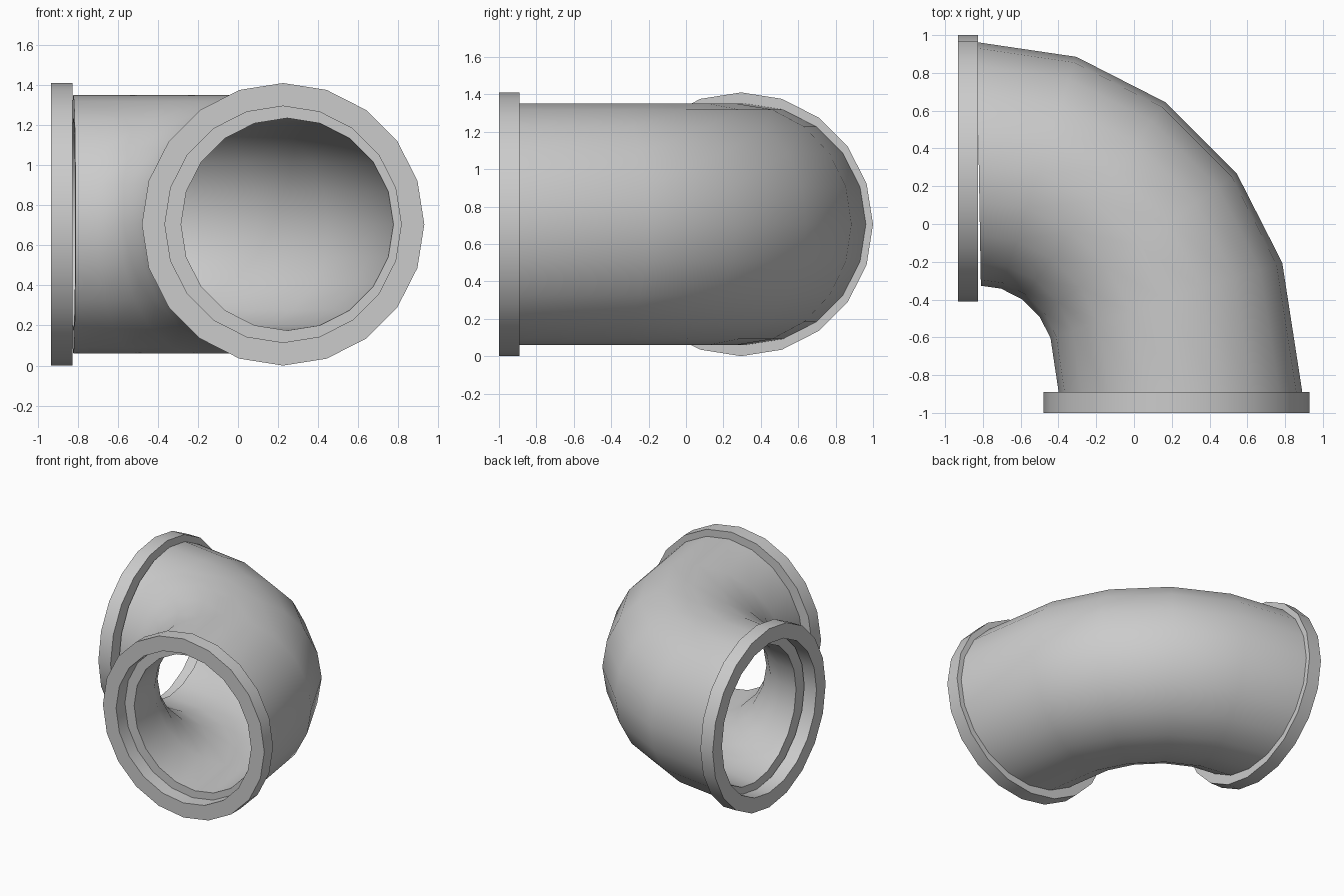
import bpy, bmesh
from math import sin, cos, pi, radians
from mathutils import Vector

if "Cube" in bpy.data.objects:
    bpy.data.objects.remove(bpy.data.objects["Cube"])

SIDES = 20
ZC = 0.705          # height of the pipe's centre plane


def swept_wall(name, stations, closed_section):
    """Skin 20-sided rings. Each station: (x, y, heading angle, radius)."""
    bm = bmesh.new()
    rings = []
    for x, y, a, r in stations:
        side = Vector((sin(a), cos(a), 0))      # points to the outside of the bend
        c = Vector((x, y, ZC))
        rings.append([bm.verts.new(c + side * r * sin(2 * pi * k / SIDES)
                                   + Vector((0, 0, r * cos(2 * pi * k / SIDES))))
                      for k in range(SIDES)])
    count = len(rings) if closed_section else len(rings) - 1
    for i in range(count):
        p, q = rings[i], rings[(i + 1) % len(rings)]
        for k in range(SIDES):
            n = (k + 1) % SIDES
            bm.faces.new((p[k], p[n], q[n], q[k]))
    bmesh.ops.recalc_face_normals(bm, faces=bm.faces)
    me = bpy.data.meshes.new(name)
    bm.to_mesh(me)
    bm.free()
    ob = bpy.data.objects.new(name, me)
    bpy.context.collection.objects.link(ob)
    bpy.ops.object.select_all(action='DESELECT')
    ob.select_set(True)
    bpy.context.view_layer.objects.active = ob
    bpy.ops.object.shade_smooth_by_angle(angle=radians(30))
    return ob


# Elbow pipe: quarter bend, out along the outer skin and back along the bore
R, CX, CY = 1.053, -0.83, -0.73
path = [(-0.822, 0.318, radians(-1))]
path += [(CX + R * sin(radians(d)), CY + R * cos(radians(d)), radians(d))
         for d in (18, 36, 54, 72)]
path += [(0.246, -0.89, radians(90))]
outer = [(x, y, a, 0.645) for x, y, a in path]
bore = [(x, y, a, 0.53) for x, y, a in reversed(path)]
swept_wall("elbow_pipe", outer + bore, True)


# Flanges: square-section collars, one at each end
def flange(name, start, end, angle):
    swept_wall(name, [(*start, angle, 0.705), (*end, angle, 0.705),
                      (*end, angle, 0.59), (*start, angle, 0.59)], True)


flange("left_flange", (-0.933, 0.295), (-0.826, 0.295), 0)
flange("front_flange", (0.225, -0.89), (0.225, -1.0), pi / 2)
